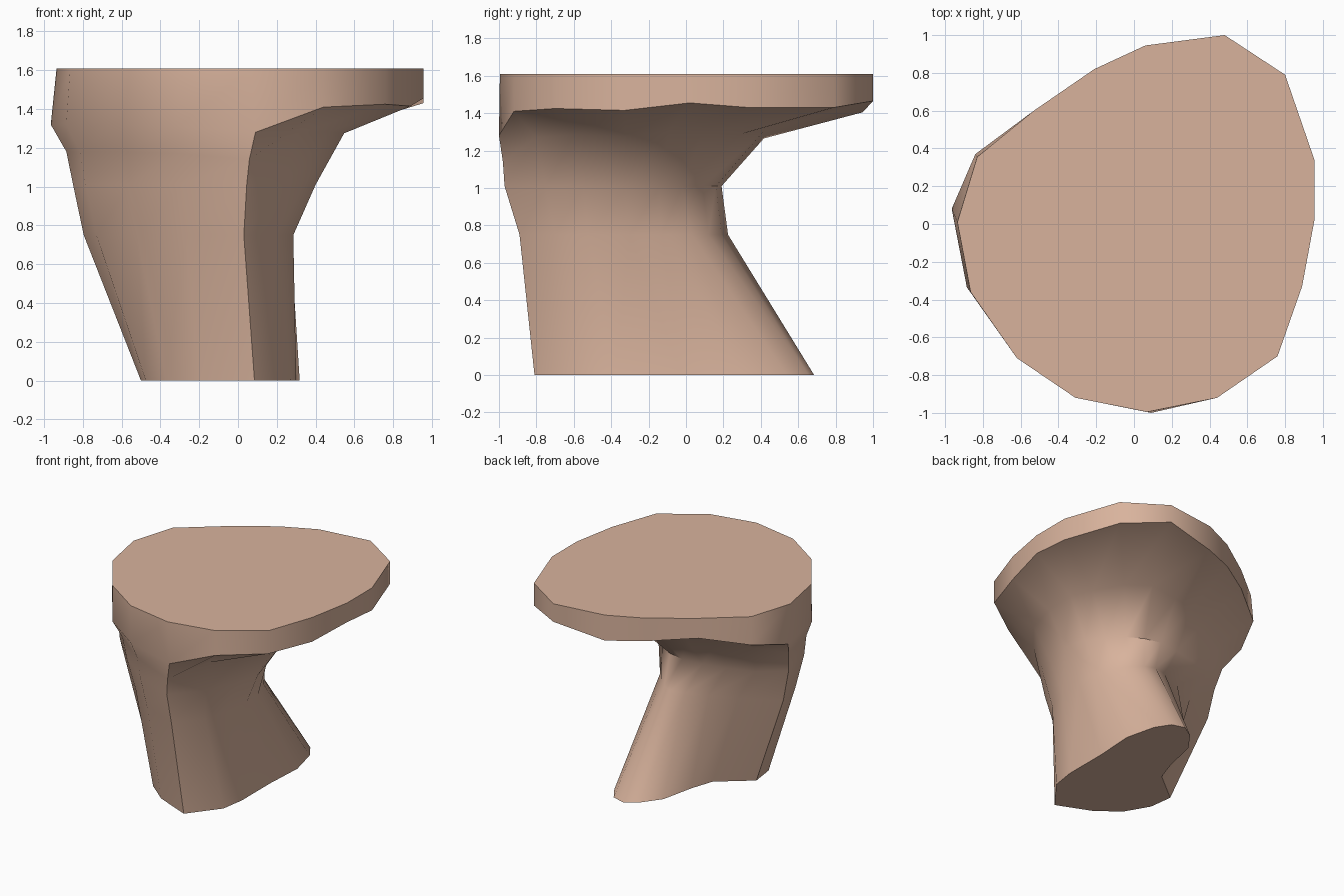
import bpy, bmesh, math

# Cross-sections, 16 points each, counter-clockwise from the front ridge
TOP = [(.07, -.995), (.44, -.92), (.76, -.70), (.89, -.33), (.955, .02), (.955, .34), (.80, .79), (.48, 1.0),
       (.06, .945), (-.21, .82), (-.53, .60), (-.83, .355), (-.935, .01), (-.865, -.36), (-.62, -.71), (-.31, -.92)]
RIM_Z = [1.28, 1.41, 1.425, 1.415, 1.455, 1.43, 1.43, 1.465, 1.405, 1.425, 1.45, 1.39, 1.32, 1.32, 1.32, 1.31]
WAIST = [(.045, -.97), (.24, -.75), (.34, -.55), (.40, -.32), (.35, -.14), (.26, -.02), (.15, .09), (.03, .16),
         (-.10, .19), (-.27, .17), (-.45, .13), (-.66, .06), (-.85, -.09), (-.785, -.38), (-.565, -.61), (-.29, -.83)]
SHIN = [(.03, -.89), (.20, -.70), (.25, -.52), (.285, -.30), (.27, -.13), (.21, .03), (.135, .12), (.06, .19),
        (-.02, .225), (-.13, .20), (-.30, .14), (-.50, .05), (-.795, -.10), (-.73, -.35), (-.52, -.56), (-.27, -.77)]
BASE = [(.085, -.81), (.27, -.57), (.30, -.38), (.30, -.02), (.318, .30), (.26, .54), (.185, .655), (.08, .685),
        (-.02, .62), (-.13, .47), (-.19, .20), (-.25, .02), (-.50, -.18), (-.475, -.37), (-.37, -.55), (-.20, -.69)]


def at_z(ring, z):
    return [(x, y, z) for x, y in ring]


# Rim edge leans out slightly on the left; collar lies between waist and rim
rim = [(x, y, z) for (x, y), z in zip(TOP, RIM_Z)]
rim[0] = (.09, -1.0, RIM_Z[0])
rim[11] = (-.84, .37, RIM_Z[11])
rim[12] = (-.965, .08, RIM_Z[12])
rim[13] = (-.885, -.335, RIM_Z[13])
collar = [(w[0] + .3 * (r[0] - w[0]), w[1] + .3 * (r[1] - w[1]), min(1.3, r[2] - .14))
          for w, r in zip(WAIST, rim)]
rings = [at_z(BASE, 0), at_z(SHIN, .75), at_z(WAIST, 1.01), collar, rim, at_z(TOP, 1.61)]

# Loft the rock and cap both ends
bm = bmesh.new()
loops = [[bm.verts.new(p) for p in ring] for ring in rings]
for low, high in zip(loops, loops[1:]):
    for i in range(16):
        j = (i + 1) % 16
        bm.faces.new((low[i], low[j], high[j], high[i]))
bm.faces.new(loops[-1])
bm.faces.new(loops[0][::-1])
bmesh.ops.recalc_face_normals(bm, faces=bm.faces)
mesh = bpy.data.meshes.new("flat_topped_rock")
bm.to_mesh(mesh)
bm.free()

rock = bpy.data.objects.new("flat_topped_rock", mesh)
bpy.context.collection.objects.link(rock)
stone = bpy.data.materials.new("tan_stone")
stone.diffuse_color = (.69, .45, .335, 1)
mesh.materials.append(stone)

# Smooth walls with sharp rim and ridges
bpy.context.view_layer.objects.active = rock
rock.select_set(True)
bpy.ops.object.shade_smooth_by_angle(angle=math.radians(44))
